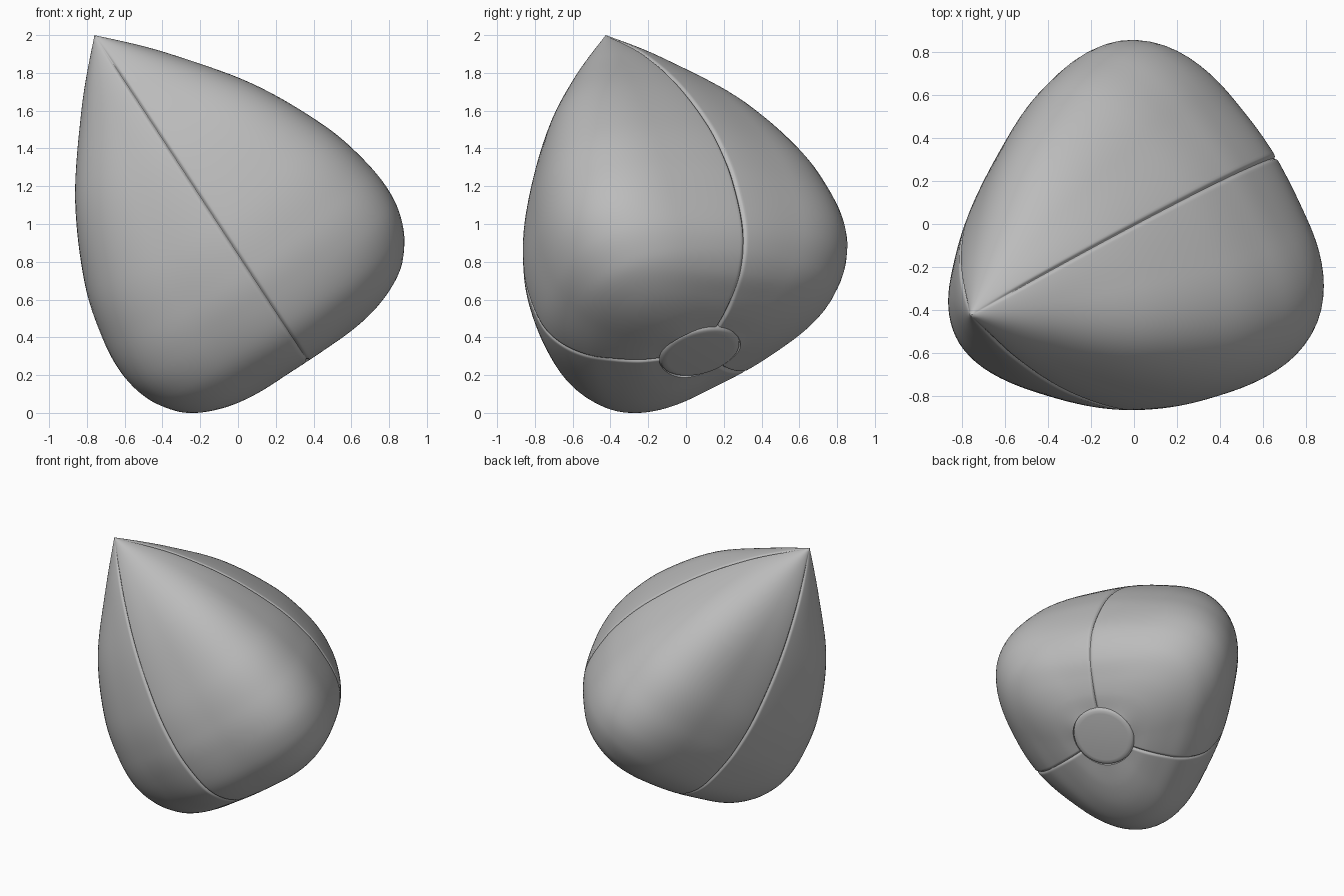
import bpy, bmesh, math
from mathutils import Vector

cube = bpy.data.objects.get("Cube")
if cube:
    bpy.data.objects.remove(cube, do_unlink=True)

mat = bpy.data.materials.new("husk_grey")
mat.use_nodes = True
mat.diffuse_color = (0.5, 0.5, 0.5, 1)
mat.node_tree.nodes["Principled BSDF"].inputs["Base Color"].default_value = (0.5, 0.5, 0.5, 1)

# Tilted axis from the pointed tip to the base scar
TIP = Vector((-0.76, -0.425, 2.0))
AXIS = Vector((0.655, 0.297, -1)).normalized()
U = Vector((0, -1, 0))
U = (U - AXIS * U.dot(AXIS)).normalized()
V = Vector((0, 0, 1))
V = (V - AXIS * V.dot(AXIS) - U * V.dot(U)).normalized()

# Profiles as (distance along axis, radius)
RIDGE = [(0, 0), (.3, .29), (.66, .605), (1.05, .82), (1.35, .91), (1.57, .93),
         (1.74, .89), (1.87, .81), (1.95, .72), (2.02, .57), (2.06, .40), (2.075, .22)]
SEAM = [(0, 0), (.3, .265), (.66, .50), (1.05, .675), (1.33, .745), (1.53, .755),
        (1.72, .73), (1.85, .665), (1.945, .565), (2.005, .44), (2.045, .32), (2.06, .22)]
SEAM_ANGLES = [0, 117.5, 239, 360]
SEAM_SCALE = [1.05, 0.96, 0.95, 1.05]
LOBE_REACH = [0.985, 0.975, 1.0]


def spline(points, s):
    """Catmull-Rom point at s in 0..1."""
    n = len(points) - 1
    i = min(int(s * n), n - 1)
    f = s * n - i
    p = [Vector(points[max(0, min(n, i + k))]) for k in (-1, 0, 1, 2)]
    return 0.5 * (2 * p[1] + (p[2] - p[0]) * f + (2 * p[0] - 5 * p[1] + 4 * p[2] - p[3]) * f ** 2
                  + (3 * p[1] - p[0] - 3 * p[2] + p[3]) * f ** 3)


def place(t, r, angle):
    return TIP + AXIS * t + (U * math.cos(angle) + V * math.sin(angle)) * r


def roundness(a):
    """0 at a seam, 1 on the ridge, for a rounded triangular section."""
    q = math.cos(a) ** 2 + max(0, math.cos(math.radians(120) - a)) ** 2
    return max(0, (q ** -0.5 - 1) / (2 ** 0.5 - 1)) ** 1.1


def grid_object(name, rows, closed=False):
    bm = bmesh.new()
    grid = [[bm.verts.new(p) for p in row] for row in rows]
    for a, b in zip(grid, grid[1:]):
        for j in range(len(a) - (0 if closed else 1)):
            k = (j + 1) % len(a)
            bm.faces.new((a[j], b[j], b[k], a[k]))
    bmesh.ops.remove_doubles(bm, verts=bm.verts, dist=1e-5)
    bmesh.ops.recalc_face_normals(bm, faces=bm.faces)
    # Outward normals for the open shells
    centre = TIP + AXIS * 1.3
    if sum(f.normal.dot(f.calc_center_median() - centre) for f in bm.faces) < 0:
        bmesh.ops.reverse_faces(bm, faces=bm.faces)
    mesh = bpy.data.meshes.new(name)
    bm.to_mesh(mesh)
    bm.free()
    mesh.materials.append(mat)
    obj = bpy.data.objects.new(name, mesh)
    bpy.context.collection.objects.link(obj)
    for other in bpy.context.selected_objects:
        other.select_set(False)
    obj.select_set(True)
    bpy.context.view_layer.objects.active = obj
    bpy.ops.object.shade_smooth_by_angle(angle=math.radians(50))


# Three rounded husk lobes meeting at pinched seams
ROWS, COLS = 88, 56
for i, name in enumerate(("front_lobe", "back_lobe", "lower_lobe")):
    a0, a1 = SEAM_ANGLES[i], SEAM_ANGLES[i + 1]
    rows = []
    for j in range(ROWS + 1):
        s = j / ROWS
        ridge, seam = spline(RIDGE, s), spline(SEAM, s)
        ridge.x *= 1 + (LOBE_REACH[i] - 1) * math.sin(math.pi * s)
        row = []
        for c in range(COLS + 1):
            w = 0.5 - 0.5 * math.cos(math.pi * c / COLS)   # denser at the seams
            # Seam fullness eases from one side of the lobe to the other
            ease = w * w * (3 - 2 * w)
            scale = SEAM_SCALE[i] * (1 - ease) + SEAM_SCALE[i + 1] * ease
            k = 1 + (scale - 1) * math.sin(math.pi * s)
            edge = min(w, 1 - w)
            p = Vector((seam.x, seam.y * k)).lerp(ridge, roundness(math.radians(120 * edge)))
            depth = 0.014 * min(1, p.y / 0.2)
            groove = depth * math.exp(-(edge * 2.1 * p.y / 0.008) ** 2)
            inward = min(1, max(0, (s - 0.75) / 0.15))     # groove turns upward on the base
            row.append(place(p.x - groove * inward, p.y - groove * (1 - 0.6 * inward),
                             math.radians(a0 + (a1 - a0) * w)))
        rows.append(row)
    # Tuck the rim in under the scar
    rows.append([p - AXIS * 0.05 for p in rows[-1]])
    grid_object(name, rows)

# Round base scar with a softened rim
scar = [(1.98, .22), (2.05, .22), (2.067, .214), (2.075, .202), (2.078, .18), (2.078, 0)]
grid_object("base_scar", [[place(t, r, 2 * math.pi * c / 64) for c in range(64)]
                          for t, r in scar], closed=True)
